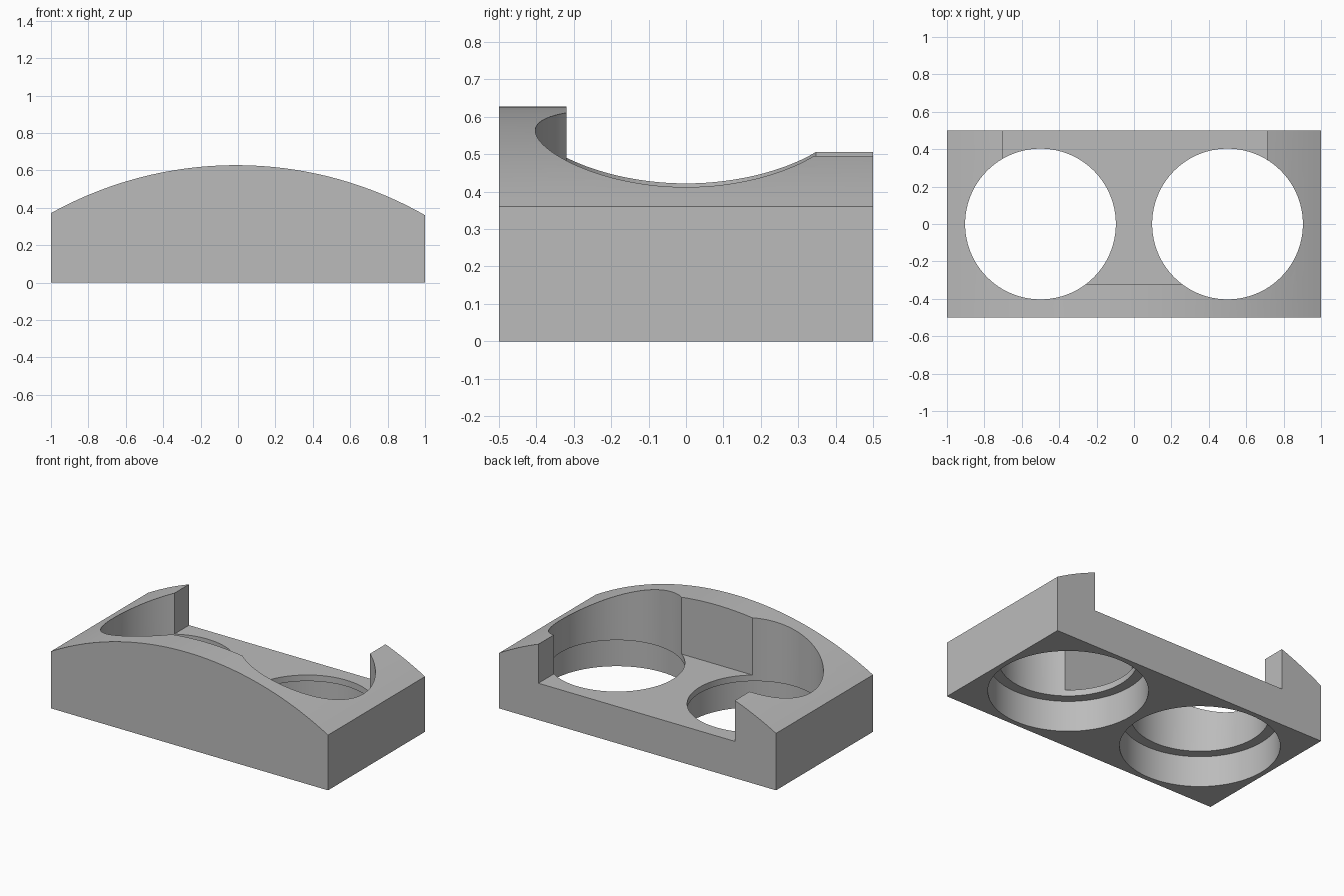
import bpy, math

if "Cube" in bpy.data.objects:
    bpy.data.objects.remove(bpy.data.objects["Cube"])

grey = bpy.data.materials.new("plain grey")
grey.diffuse_color = (0.5, 0.5, 0.5, 1)
grey.use_nodes = True
grey.node_tree.nodes["Principled BSDF"].inputs["Base Color"].default_value = grey.diffuse_color


def prism(name, outline):
    """Extrude an x-z outline (seen from the front) along the full depth in y."""
    n = len(outline)
    verts = [(x, y, z) for y in (-0.5, 0.5) for x, z in outline]
    faces = [list(range(n)), list(range(2 * n - 1, n - 1, -1))]
    faces += [(i, i + n, (i + 1) % n + n, (i + 1) % n) for i in range(n)]
    mesh = bpy.data.meshes.new(name)
    mesh.from_pydata(verts, [], faces)
    obj = bpy.data.objects.new(name, mesh)
    bpy.context.collection.objects.link(obj)
    mesh.materials.append(grey)
    return obj


def cut(body, cutter):
    """Subtract the cutter and remove it."""
    mod = body.modifiers.new("cut", 'BOOLEAN')
    mod.operation, mod.solver, mod.object = 'DIFFERENCE', 'EXACT', cutter
    cutter.hide_render = True
    bpy.context.view_layer.objects.active = body
    bpy.ops.object.modifier_apply(modifier=mod.name)
    bpy.data.objects.remove(cutter)


def cylinder(x, r, z0, z1):
    bpy.ops.mesh.primitive_cylinder_add(vertices=96, radius=r, depth=z1 - z0,
                                        location=(x, 0, (z0 + z1) / 2))
    bpy.context.object.data.materials.append(grey)
    return bpy.context.object


# Block with an arched top
R, CX, TOP = 2.04, -0.01, 0.628
outline = [(-1, 0), (1, 0)]
for i in range(49):
    x = 1 - 2 * i / 48
    outline.append((x, TOP - R + math.sqrt(R * R - (x - CX) ** 2)))
body = prism("arched_holder_block", outline)

# Open slot through the back
bpy.ops.mesh.primitive_cube_add(size=1, location=(0.006, 0.14, 0.62))
slot = bpy.context.object
slot.scale = (1.418, 0.92, 0.76)
cut(body, slot)

# Two through holes, each widened from below
for x in (-0.5, 0.5):
    cut(body, cylinder(x, 0.403, -0.1, 1))
    cut(body, cylinder(x, 0.467, -0.1, 0.20))

# Smooth curves, sharp edges
bpy.ops.object.select_all(action='DESELECT')
body.select_set(True)
bpy.context.view_layer.objects.active = body
bpy.ops.object.shade_smooth_by_angle(angle=math.radians(25))
